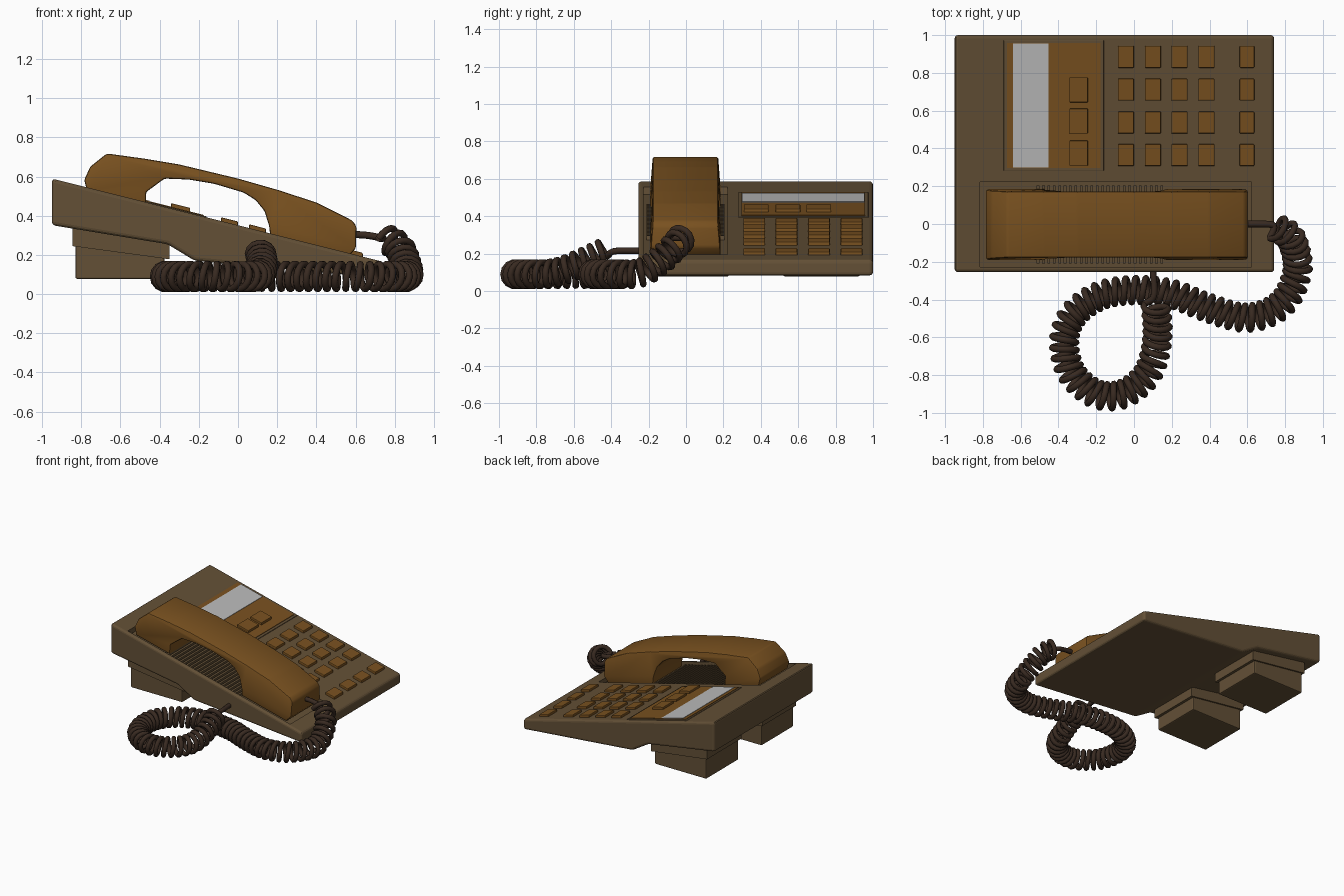
import bpy, bmesh, math
from mathutils import Vector

if "Cube" in bpy.data.objects:
    bpy.data.objects.remove(bpy.data.objects["Cube"])


def material(name, rgb):
    m = bpy.data.materials.new(name)
    m.diffuse_color = (*rgb, 1)
    m.use_nodes = True
    m.node_tree.nodes["Principled BSDF"].inputs["Base Color"].default_value = m.diffuse_color
    return m


BODY = material("drab brown", (0.125, 0.080, 0.037))
TAN = material("amber brown", (0.190, 0.082, 0.014))
CORD = material("dark brown", (0.040, 0.023, 0.015))
PAPER = material("pale grey", (0.50, 0.50, 0.50))
GREY = material("mid grey", (0.20, 0.20, 0.20))


def top(x):
    """Height of the sloping deck at x."""
    return 0.585 - 0.251 * (x + 0.95)


def finish(bm, name, mat, bevel=0.0, segments=2, smooth=False):
    bmesh.ops.recalc_face_normals(bm, faces=bm.faces)
    if bevel:
        bmesh.ops.bevel(bm, geom=bm.edges[:], offset=bevel, segments=segments,
                        profile=0.5, affect='EDGES', clamp_overlap=True)
    me = bpy.data.meshes.new(name)
    bm.to_mesh(me)
    bm.free()
    me.materials.append(mat)
    ob = bpy.data.objects.new(name, me)
    bpy.context.collection.objects.link(ob)
    if smooth:
        bpy.ops.object.select_all(action='DESELECT')
        ob.select_set(True)
        bpy.context.view_layer.objects.active = ob
        bpy.ops.object.shade_smooth_by_angle(angle=math.radians(32))
    return ob


def extrude(name, profile, width, mat, **kw):
    """Sweep an x-z outline along y; width(z) gives the y range."""
    bm = bmesh.new()
    rings = []
    for side in (0, 1):
        rings.append([bm.verts.new((x, width(x, z)[side], z)) for x, z in profile])
    a, b = rings
    bm.faces.new(a)
    bm.faces.new(b[::-1])
    n = len(a)
    for i in range(n):
        j = (i + 1) % n
        bm.faces.new((a[i], b[i], b[j], a[j]))
    return finish(bm, name, mat, **kw)


def slab(name, x0, x1, y0, y1, h0, h1, mat, bevel=0.0):
    """Block lying on the sloping deck, from h0 to h1 above it."""
    outline = [(x0, top(x0) + h0), (x1, top(x1) + h0), (x1, top(x1) + h1), (x0, top(x0) + h1)]
    return extrude(name, outline, lambda x, z: (y0, y1), mat, bevel=bevel)


# Wedge body with a cradle recess
body = extrude("body", [(-0.95, 0.59), (0.742, 0.165), (0.742, 0.082), (-0.22, 0.17),
                        (-0.36, 0.255), (-0.95, 0.352)],
               lambda x, z: (-0.255, 1.0), BODY, bevel=0.018, segments=3)
cutter = slab("cradle_cutter", -0.815, 0.622, -0.228, 0.222, -0.035, 0.1, BODY)
cutter.hide_render = True
cutter.hide_viewport = True
cut = body.modifiers.new("cradle", 'BOOLEAN')
cut.operation = 'DIFFERENCE'
cut.object = cutter
cut.solver = 'EXACT'

# Ribs across the cradle floor
for i in range(24):
    x = -0.515 + i * 0.0285
    slab("cradle_rib", x, x + 0.014, -0.21, 0.205, -0.036, -0.012, BODY)

# Feet with collars
for y0, y1 in ((-0.17, 0.23), (0.52, 0.93)):
    extrude("foot_collar", [(-0.845, 0.36), (-0.35, 0.28), (-0.35, 0.178), (-0.845, 0.245)],
            lambda x, z: (y0 - 0.012, y1 + 0.012), BODY)
    extrude("foot", [(-0.83, 0.25), (-0.375, 0.19), (-0.375, 0.078), (-0.83, 0.078)],
            lambda x, z: (y0, y1), BODY, bevel=0.008)

# Label strip and function panel
slab("grey_strip", -0.83, -0.712, 0.3, 0.953, -0.002, 0.004, GREY)
slab("panel_rim", -0.69, -0.16, 0.28, 0.975, -0.01, 0.010, BODY, 0.004)
slab("panel", -0.673, -0.177, 0.297, 0.958, 0.0, 0.014, TAN)
slab("paper_label", -0.64, -0.452, 0.3, 0.955, 0.01, 0.017, PAPER)
for y in (0.375, 0.545, 0.71):
    slab("function_button", -0.342, -0.244, y - 0.066, y + 0.066, 0.0, 0.032, TAN, 0.004)

# Keypad
for x in (-0.043, 0.100, 0.241, 0.384, 0.598):
    for y in (0.365, 0.537, 0.711, 0.885):
        w = 0.039 if x > 0.5 else 0.043
        slab("key", x - w, x + w, y - 0.058, y + 0.058, -0.01, 0.024, TAN, 0.005)

# Handset, slightly narrower toward its back
handset = [(-0.785, 0.583), (-0.755, 0.65), (-0.67, 0.718), (-0.48, 0.692), (-0.3, 0.662),
           (0.0, 0.590), (0.2, 0.533), (0.4, 0.468), (0.585, 0.375), (0.605, 0.345),
           (0.602, 0.235), (0.56, top(0.56) - 0.02), (0.165, top(0.165) - 0.02),
           (0.16, 0.345), (0.135, 0.425), (0.09, 0.48), (0.03, 0.518), (-0.12, 0.563),
           (-0.25, 0.585), (-0.375, 0.59), (-0.47, 0.52), (-0.47, top(-0.47) - 0.02),
           (-0.77, top(-0.77) - 0.02)]


def handset_width(x, z):
    t = min(max((z - top(x)) / 0.17, 0), 1)
    return -0.192 + 0.014 * t, 0.186 - 0.014 * t


extrude("handset", handset, handset_width, TAN, bevel=0.011, segments=2, smooth=True)


# Coiled cord
def spline(pts, steps=40):
    """Smooth path through the points."""
    p = [Vector(q) for q in pts]
    p = [2 * p[0] - p[1]] + p + [2 * p[-1] - p[-2]]
    out = []
    for i in range(1, len(p) - 2):
        a, b, c, d = p[i - 1:i + 3]
        for k in range(steps):
            t = k / steps
            out.append(0.5 * (2 * b + (c - a) * t + (2 * a - 5 * b + 4 * c - d) * t * t
                              + (3 * b - a - 3 * c + d) * t ** 3))
    return out + [p[-2]]


def tube(name, pts, radius):
    cu = bpy.data.curves.new(name, 'CURVE')
    cu.dimensions = '3D'
    cu.bevel_depth = radius
    cu.bevel_resolution = 2
    cu.use_fill_caps = True
    s = cu.splines.new('POLY')
    s.points.add(len(pts) - 1)
    for q, v in zip(s.points, pts):
        q.co = (*v, 1)
    cu.materials.append(CORD)
    ob = bpy.data.objects.new(name, cu)
    bpy.context.collection.objects.link(ob)


path = spline([(0.75, -0.02, 0.285), (0.82, -0.06, 0.24), (0.855, -0.14, 0.16), (0.865, -0.25, 0.095),
               (0.81, -0.39, 0.09), (0.71, -0.47, 0.09), (0.57, -0.495, 0.09),
               (0.38, -0.44, 0.09), (0.2, -0.37, 0.09), (0.0, -0.35, 0.09),
               (-0.18, -0.38, 0.09), (-0.32, -0.48, 0.09), (-0.37, -0.62, 0.09),
               (-0.33, -0.79, 0.09), (-0.2, -0.90, 0.09), (-0.06, -0.90, 0.09),
               (0.06, -0.81, 0.09), (0.11, -0.69, 0.10), (0.125, -0.56, 0.15),
               (0.115, -0.43, 0.21)])
PITCH, COIL, WIRE = 0.05, 0.064, 0.0175
coil, run, next_at = [], 0.0, 0.0
for a, b in zip(path, path[1:]):
    seg = (b - a).length
    t = (b - a).normalized()
    n = t.cross(Vector((0, 0, 1))).normalized()
    u = n.cross(t)
    while next_at <= run + seg:
        c = a + t * (next_at - run)
        ang = 2 * math.pi * next_at / PITCH
        coil.append(c + COIL * (math.cos(ang) * n + math.sin(ang) * u))
        next_at += PITCH / 14
    run += seg
tube("coiled_cord", coil, WIRE)

# Straight leads into the handset and the body
tube("handset_lead", spline([(0.58, 0.0, 0.305), (0.66, 0.0, 0.30), (0.74, -0.01, 0.285), coil[0]], 6), 0.018)
tube("body_lead", spline([coil[-1], (0.105, -0.38, 0.213), (0.1, -0.24, 0.215)], 6), 0.018)
